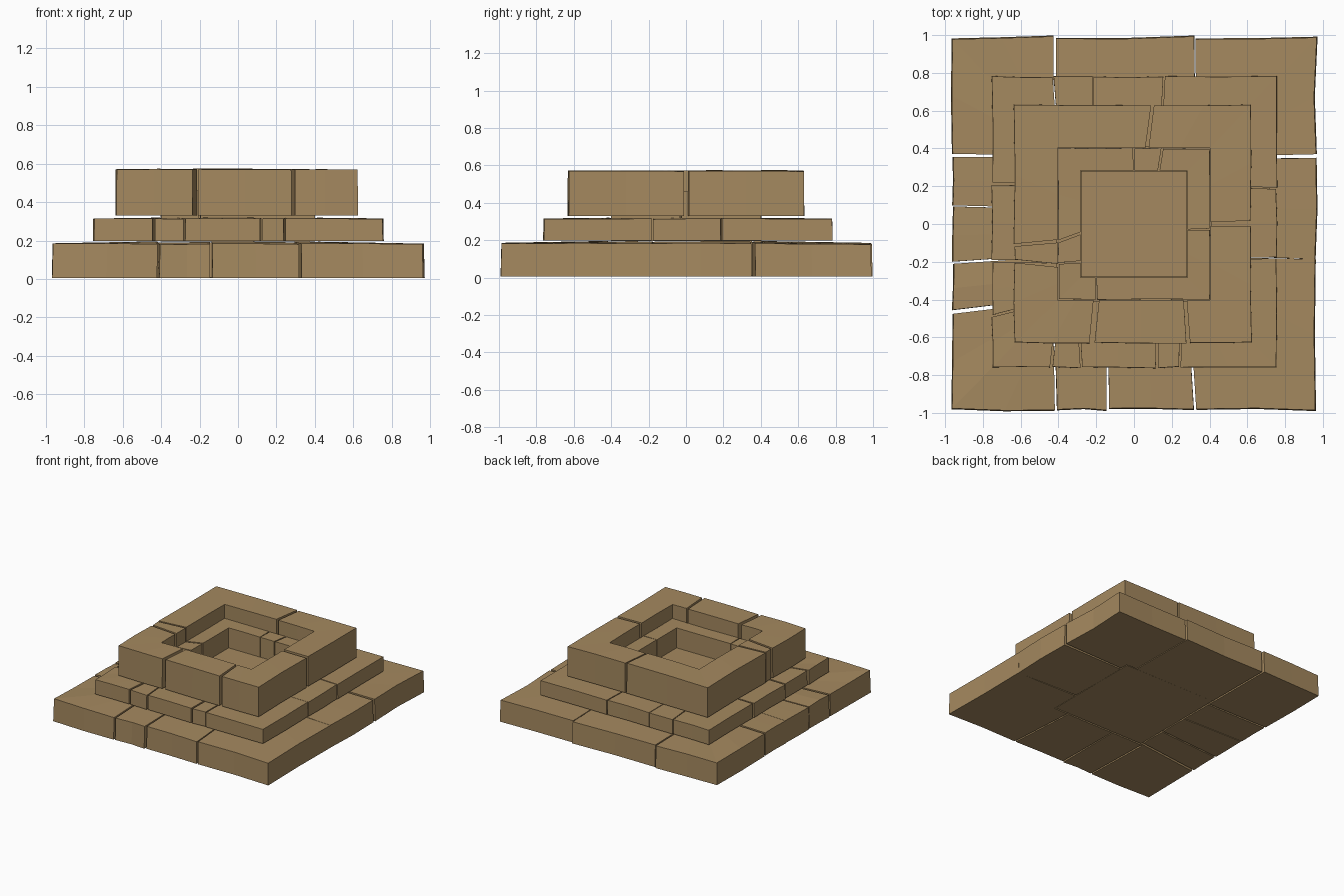
import bpy, bmesh, random
from mathutils import Vector

if "Cube" in bpy.data.objects:
    bpy.data.objects.remove(bpy.data.objects["Cube"])

random.seed(4)
stone = bpy.data.materials.new("sandstone")
stone.diffuse_color = (0.375, 0.25, 0.115, 1)
stone.use_nodes = True
stone.node_tree.nodes["Principled BSDF"].inputs["Base Color"].default_value = stone.diffuse_color


def finish(bm, name):
    bmesh.ops.recalc_face_normals(bm, faces=bm.faces)
    me = bpy.data.meshes.new(name)
    bm.to_mesh(me)
    bm.free()
    me.materials.append(stone)
    ob = bpy.data.objects.new(name, me)
    bpy.context.collection.objects.link(ob)
    return ob


def slab(name, half, z0, z1):
    bm = bmesh.new()
    bmesh.ops.create_cube(bm, size=1)
    for v in bm.verts:
        v.co = Vector((v.co.x * 2 * half, v.co.y * 2 * half, z0 if v.co.z < 0 else z1))
    return finish(bm, name)


def course(name, outer, inner, z0, z1, drop, jit, joints):
    """Square ring of stone blocks, split at joints.
    outer/inner = (x0, y0, x1, y1); joints[side] = (outer pos, inner pos, gap)."""
    def corner(r, i):
        return Vector([(r[0], r[1]), (r[2], r[1]), (r[2], r[3]), (r[0], r[3])][i])

    def on_side(r, side, pos):
        return Vector([(pos, r[1]), (r[2], pos), (pos, r[3]), (r[0], pos)][side])

    # walk counter-clockwise: front, right, back, left
    walk = []
    for s in range(4):
        walk.append(("corner", corner(outer, s), corner(inner, s)))
        sign = 1 if s < 2 else -1
        t = [Vector((1, 0)), Vector((0, 1)), Vector((-1, 0)), Vector((0, -1))][s]
        for po, pi, gap in sorted(joints[s], key=lambda j: j[0] * sign):
            walk.append(("cut", on_side(outer, s, po), on_side(inner, s, pi), t * gap / 2))
    first = next(i for i, w in enumerate(walk) if w[0] == "cut")
    walk = walk[first:] + walk[:first + 1]

    bm = bmesh.new()
    block = []

    def jittered(v, amount):
        return v + Vector((random.uniform(-amount, amount), random.uniform(-amount, amount)))

    def build(stations):
        # add slightly worn points half way along each straight run
        pts = [stations[0]]
        for a, b in zip(stations, stations[1:]):
            if (b[0] - a[0]).length > 0.25:
                pts.append(((a[0] + b[0]) / 2, (a[1] + b[1]) / 2))
            pts.append(b)
        lift = random.uniform(-0.3, 0.3) * jit
        rings = []
        for o, i in pts:
            o = jittered(o, jit)
            i = jittered(i, jit * 0.4)
            top = z1 + lift + random.uniform(-0.4, 0.4) * jit
            lean = o * (1 - jit * 0.6)
            rings.append([bm.verts.new(c) for c in (
                (o.x, o.y, z0), (lean.x, lean.y, top - drop),
                (i.x, i.y, top), (i.x, i.y, z0))])
        for a, b in zip(rings, rings[1:]):
            for k in range(4):
                n = (k + 1) % 4
                bm.faces.new((a[k], b[k], b[n], a[n]))
        bm.faces.new(rings[0])
        bm.faces.new(rings[-1][::-1])

    for w in walk:
        if w[0] == "corner":
            block.append((w[1], w[2]))
        else:
            if block:
                block.append((w[1] - w[3], w[2] - w[3]))
                build(block)
            block = [(w[1] + w[3], w[2] + w[3])]
    return finish(bm, name)


def square(h):
    return (-h, -h, h, h)


# bottom step
course("bottom_step", (-0.965, -0.985, 0.965, 0.99), square(0.42), 0.005, 0.192, 0.01, 0.008, [
    [(-0.41, -0.43, 0.016), (-0.14, -0.14, 0.006), (0.32, 0.29, 0.01)],
    [(-0.19, -0.17, 0.01), (0.36, 0.35, 0.01)],
    [(0.33, 0.33, 0.008), (-0.42, -0.42, 0.012)],
    [(0.36, 0.36, 0.008), (0.09, 0.08, 0.008), (-0.2, -0.17, 0.014), (-0.47, -0.4, 0.014)]])
slab("base_centre", 0.413, 0.008, 0.19)

# middle step
course("middle_step", (-0.752, -0.76, 0.755, 0.78), square(0.41), 0.198, 0.318, 0.004, 0.004, [
    [(-0.44, -0.4, 0.014), (-0.28, -0.3, 0.012), (0.12, 0.13, 0.014), (0.24, 0.25, 0.008)],
    [(-0.18, -0.18, 0.01), (0.19, 0.2, 0.01)],
    [(0.16, 0.14, 0.01), (-0.22, -0.22, 0.006), (-0.43, -0.4, 0.01)],
    [(0.215, 0.21, 0.012), (-0.2, -0.2, 0.012), (-0.49, -0.4, 0.01)]])

# tall upper wall
course("upper_wall", (-0.635, -0.63, 0.622, 0.632), square(0.403), 0.33, 0.572, 0.002, 0.005, [
    [(-0.22, -0.2, 0.03), (0.285, 0.27, 0.018)],
    [(0.0, 0.0, 0.025)],
    [(0.1, 0.07, 0.018)],
    [(-0.11, -0.09, 0.014), (-0.2, -0.22, 0.014)]])

# sunken ledge inside the wall, and the pit floor
course("inner_ledge", square(0.4), square(0.283), 0.195, 0.46, 0.0, 0.003, [
    [(-0.2, -0.2, 0.005)],
    [(-0.03, -0.03, 0.005)],
    [(0.15, 0.13, 0.01), (0.0, 0.0, 0.006)],
    [(-0.09, -0.05, 0.012), (-0.21, -0.2, 0.01)]])
slab("pit_floor", 0.28, 0.195, 0.3)
